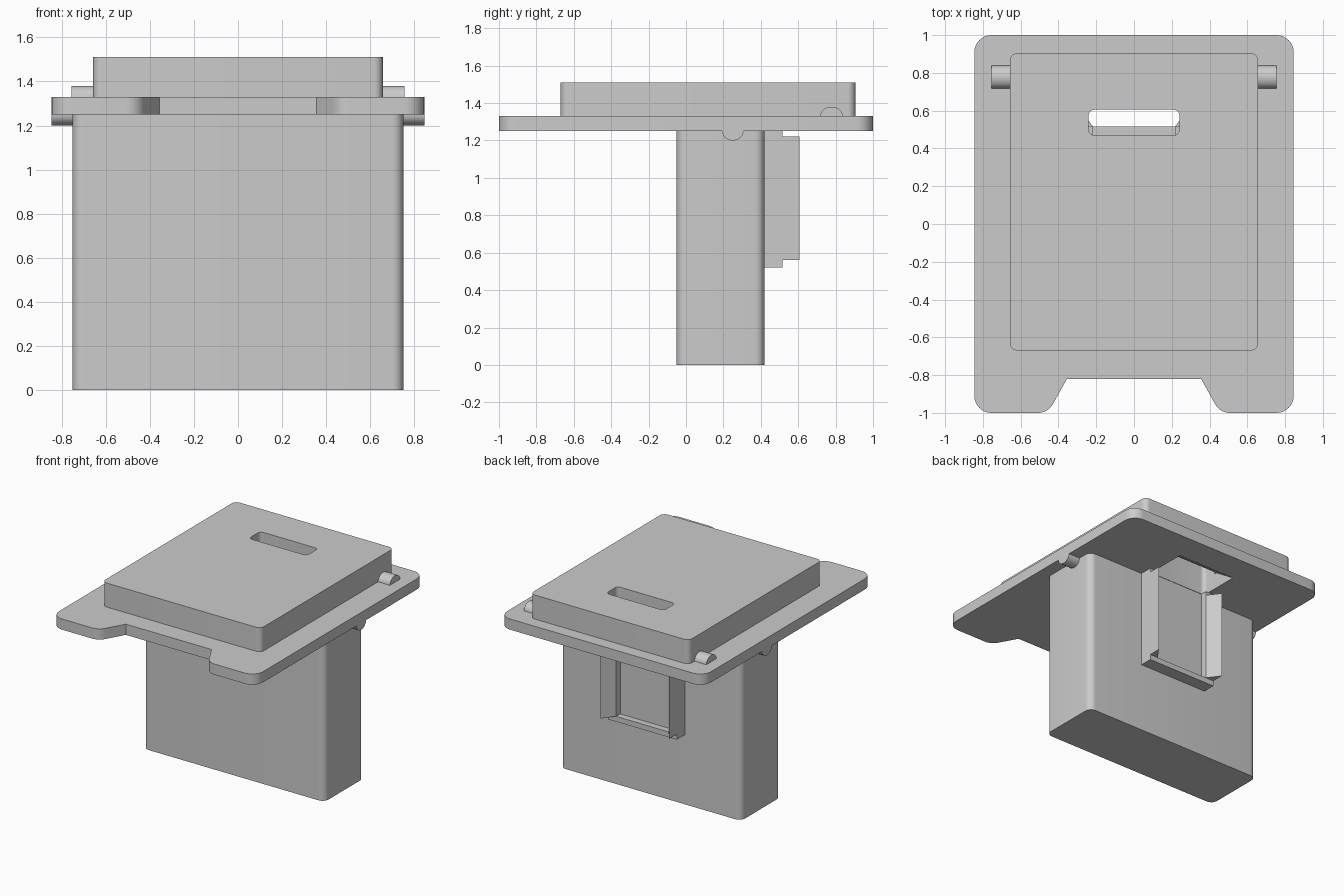
import bpy, bmesh, math
from mathutils import Vector

if "Cube" in bpy.data.objects:
    bpy.data.objects.remove(bpy.data.objects["Cube"], do_unlink=True)

grey = bpy.data.materials.new("plain grey")
grey.use_nodes = True
COLOUR = (0.6, 0.6, 0.6, 1)
grey.diffuse_color = COLOUR
grey.node_tree.nodes["Principled BSDF"].inputs["Base Color"].default_value = COLOUR


def fillet(corners, steps=8):
    """Round each (u, v, radius) corner of a closed outline."""
    out = []
    for i, (u, v, r) in enumerate(corners):
        p = Vector((u, v))
        if r == 0:
            out.append(p)
            continue
        a = (Vector(corners[i - 1][:2]) - p).normalized()
        b = (Vector(corners[(i + 1) % len(corners)][:2]) - p).normalized()
        half = a.angle(b) / 2
        centre = p + (a + b).normalized() * r / math.sin(half)
        start = p + a * r / math.tan(half) - centre
        end = p + b * r / math.tan(half) - centre
        sweep = start.angle_signed(end)
        for k in range(steps + 1):
            t = -sweep * k / steps
            c, s = math.cos(t), math.sin(t)
            out.append(centre + Vector((start.x * c - start.y * s, start.x * s + start.y * c)))
    return out


def rectangle(x, y0, y1, r):
    return fillet([(-x, y0, r), (x, y0, r), (x, y1, r), (-x, y1, r)])


def extrude(name, outline, lo, hi, axis="z"):
    """Extrude an xy outline along z, or a yz outline along x."""
    def place(p, h):
        return (p[0], p[1], h) if axis == "z" else (h, p[0], p[1])
    bm = bmesh.new()
    low = [bm.verts.new(place(p, lo)) for p in outline]
    high = [bm.verts.new(place(p, hi)) for p in outline]
    bm.faces.new(low[::-1])
    bm.faces.new(high)
    n = len(outline)
    for i in range(n):
        j = (i + 1) % n
        bm.faces.new((low[i], low[j], high[j], high[i]))
    bmesh.ops.recalc_face_normals(bm, faces=bm.faces)
    mesh = bpy.data.meshes.new(name)
    bm.to_mesh(mesh)
    bm.free()
    mesh.materials.append(grey)
    obj = bpy.data.objects.new(name, mesh)
    bpy.context.collection.objects.link(obj)
    return obj


def activate(obj):
    bpy.ops.object.select_all(action="DESELECT")
    obj.select_set(True)
    bpy.context.view_layer.objects.active = obj


def cut(obj, cutter):
    mod = obj.modifiers.new("cut", "BOOLEAN")
    mod.operation = "DIFFERENCE"
    mod.solver = "EXACT"
    mod.object = cutter
    activate(obj)
    bpy.ops.object.modifier_apply(modifier=mod.name)


# Body, flange with a front notch, and raised lid
body = extrude("body", rectangle(0.75, -0.05, 0.42, 0.05), 0, 1.25)
half = [(0.355, -0.82, 0), (0.455, -1, 0.09), (0.845, -1, 0.09), (0.845, 1, 0.09)]
flange = extrude("flange", fillet(half + [(-x, y, r) for x, y, r in reversed(half)]), 1.25, 1.33)
lid = extrude("lid", rectangle(0.657, -0.67, 0.905, 0.04), 1.33, 1.51)

# Slot through lid and flange, flared towards the back underneath
slot = extrude("slot_cutter", rectangle(0.24, 0.47, 0.605, 0.03), 1.1, 1.7)
ramp = extrude("ramp_cutter", [(0.5, 1.2), (0.85, 1.2), (0.78, 1.25), (0.6, 1.37), (0.5, 1.37)],
               -0.24, 0.24, "x")
for part in (flange, lid):
    for cutter in (slot, ramp):
        cut(part, cutter)
for cutter in (slot, ramp):
    bpy.data.objects.remove(cutter, do_unlink=True)

# Holder on the back: thin backing, bottom ledge and flared rails
extrude("holder_backing", [(-0.22, 0.42), (0.22, 0.42), (0.22, 0.467), (-0.22, 0.467)], 0.52, 1.25)
extrude("holder_ledge", [(-0.22, 0.42), (0.22, 0.42), (0.22, 0.515), (-0.22, 0.515)], 0.52, 0.56)


def bump(y, r, z, height, steps=14):
    arc = [math.pi * k / steps for k in range(steps + 1)]
    return [(y + r * math.cos(a), z + height * math.sin(a)) for a in arc]


bumps = []
for side, s in (("right", -1), ("left", 1)):
    extrude(side + "_rail", [(s * x, y) for x, y in
            ((0.217, 0.42), (0.285, 0.42), (0.285, 0.515), (0.217, 0.515))], 0.52, 1.25)
    extrude(side + "_rail_lip", [(s * x, y) for x, y in
            ((0.217, 0.515), (0.285, 0.515), (0.285, 0.607))], 0.56, 1.22)
    # Rounded pegs above and below the flange
    bumps.append(extrude(side + "_top_peg", bump(0.778, 0.06, 1.33, 0.05), s * 0.64, s * 0.755, "x"))
    bumps.append(extrude(side + "_bottom_peg", bump(0.25, 0.057, 1.25, -0.05), s * 0.74, s * 0.845, "x"))

# Smooth rounded corners, keep hard edges
for obj in [body, flange, lid] + bumps:
    activate(obj)
    bpy.ops.object.shade_smooth_by_angle(angle=math.radians(30))
